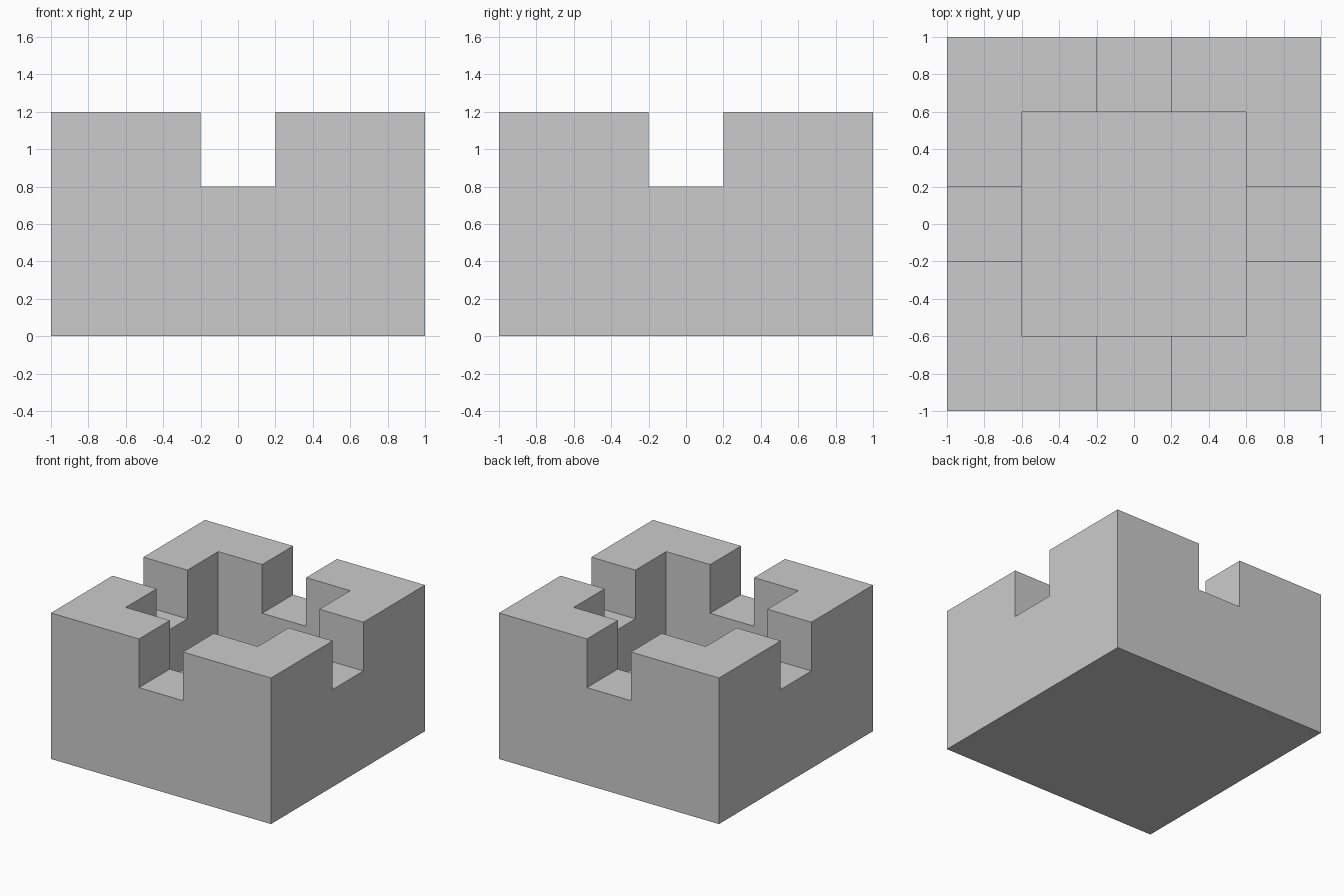
import bpy, bmesh

if "Cube" in bpy.data.objects:
    bpy.data.objects.remove(bpy.data.objects["Cube"])

grey = bpy.data.materials.new("stone_grey")
grey.diffuse_color = (0.6, 0.6, 0.6, 1)
grey.use_nodes = True
grey.node_tree.nodes["Principled BSDF"].inputs["Base Color"].default_value = grey.diffuse_color

# Solid cells on a 5 x 5 x 3 block grid: full base, wall ring, corner battlements
S, N = 0.4, 5
def solid(i, j, k):
    if not (0 <= i < N and 0 <= j < N and 0 <= k < 3):
        return False
    ring = i in (0, 4) or j in (0, 4)
    return k == 0 or (k == 1 and ring) or (k == 2 and ring and i != 2 and j != 2)

# Tower top: keep only the outer skin of the blocks
bm = bmesh.new()
cells = [(i, j, k) for i in range(N) for j in range(N) for k in range(3) if solid(i, j, k)]
for c in cells:
    for axis in range(3):
        for side in (0, 1):
            n = list(c)
            n[axis] += 1 if side else -1
            if solid(*n):
                continue
            u, v = (axis + 1) % 3, (axis + 2) % 3
            quad = []
            for du, dv in ((0, 0), (1, 0), (1, 1), (0, 1)):
                p = list(c)
                p[axis] += side
                p[u] += du
                p[v] += dv
                quad.append(bm.verts.new((p[0] * S - 1, p[1] * S - 1, p[2] * S)))
            bm.faces.new(quad if side else quad[::-1])
bmesh.ops.remove_doubles(bm, verts=bm.verts, dist=1e-4)
# Merge coplanar squares into large flat faces
bmesh.ops.dissolve_limit(bm, angle_limit=0.01, verts=bm.verts, edges=bm.edges)

mesh = bpy.data.meshes.new("tower_top")
bm.to_mesh(mesh)
bm.free()
mesh.materials.append(grey)
bpy.context.collection.objects.link(bpy.data.objects.new("tower_top", mesh))
